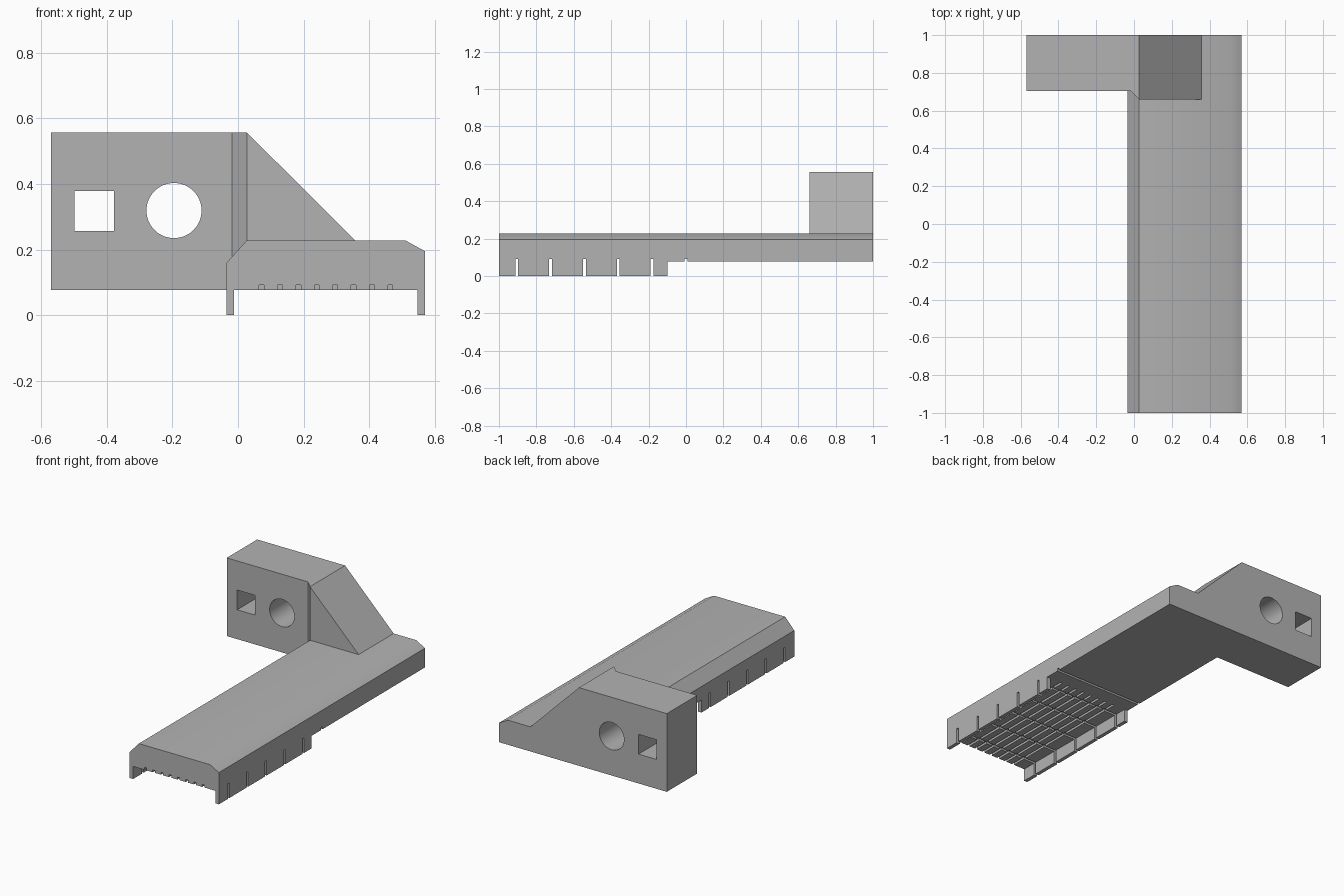
import bpy
import bmesh
from math import radians
from mathutils import Vector

cube = bpy.data.objects.get("Cube")
if cube:
    bpy.data.objects.remove(cube, do_unlink=True)

grey = bpy.data.materials.new("mid_grey")
grey.use_nodes = True
GREY = (0.45, 0.45, 0.45, 1)
grey.diffuse_color = GREY
grey.node_tree.nodes["Principled BSDF"].inputs["Base Color"].default_value = GREY


def finish(name, bm):
    bmesh.ops.recalc_face_normals(bm, faces=bm.faces)
    mesh = bpy.data.meshes.new(name)
    bm.to_mesh(mesh)
    bm.free()
    mesh.materials.append(grey)
    obj = bpy.data.objects.new(name, mesh)
    bpy.context.collection.objects.link(obj)
    return obj


def prism(name, points, start, end, axis="y"):
    """Extrude an outline along y (points are x, z) or along z (points are x, y)."""
    bm = bmesh.new()
    if axis == "y":
        verts = [bm.verts.new((a, start, b)) for a, b in points]
        step = Vector((0, end - start, 0))
    else:
        verts = [bm.verts.new((a, b, start)) for a, b in points]
        step = Vector((0, 0, end - start))
    face = bm.faces.new(verts)
    side = bmesh.ops.extrude_face_region(bm, geom=[face], use_keep_orig=True)
    moved = [v for v in side["geom"] if isinstance(v, bmesh.types.BMVert)]
    bmesh.ops.translate(bm, verts=moved, vec=step)
    return finish(name, bm)


def box(name, x0, x1, y0, y1, z0, z1):
    return prism(name, [(x0, z0), (x1, z0), (x1, z1), (x0, z1)], y0, y1)


def activate(obj):
    bpy.ops.object.select_all(action="DESELECT")
    obj.select_set(True)
    bpy.context.view_layer.objects.active = obj


def cut(obj, cutter, keep=False):
    """Subtract the cutter, then discard it unless it is a part itself."""
    mod = obj.modifiers.new("cut", "BOOLEAN")
    mod.operation = "DIFFERENCE"
    mod.solver = "EXACT"
    mod.object = cutter
    activate(obj)
    bpy.ops.object.modifier_apply(modifier=mod.name)
    if not keep:
        bpy.data.objects.remove(cutter, do_unlink=True)


LEFT, RIGHT, BACK = -0.035, 0.57, 1.0
FLOOR, DECK, TOP = 0.077, 0.228, 0.557
GROOVE_TOP, LEG = 0.092, 0.023
LEG_END = -0.1
GROOVE = 0.015

# Long beam with two side rails underneath
beam = prism("beam", [
    (LEFT, 0), (LEFT + LEG, 0), (LEFT + LEG, FLOOR),
    (RIGHT - LEG, FLOOR), (RIGHT - LEG, 0), (RIGHT, 0),
    (RIGHT, 0.195), (0.51, DECK), (0.027, DECK), (LEFT, 0.16)], -BACK, BACK)
cut(beam, box("rail_cutter", -1, 1, LEG_END, 2, -1, FLOOR))

# Mounting block with a chamfered inner corner, trimmed to the beam
block = prism("mounting_block", [
    (-0.57, BACK), (-0.57, 0.705), (-0.018, 0.705),
    (0.027, 0.66), (0.027, BACK)], FLOOR, TOP, axis="z")
cut(block, beam, keep=True)

# Square and round through holes
cut(block, box("square_cutter", -0.499, -0.378, 0.5, 1.2, 0.257, 0.378))
bpy.ops.mesh.primitive_cylinder_add(
    vertices=64, radius=0.084, depth=1, location=(-0.195, 0.85, 0.319),
    rotation=(radians(90), 0, 0))
cut(block, bpy.context.object)

# Sloping gusset that braces the block on the beam
gusset = prism("gusset", [(0.027, DECK), (0.357, DECK), (0.027, TOP)], 0.66, BACK)

# Cross slots through the rails and underside
for i in range(6):
    y = -0.905 + 0.181 * i
    cut(beam, box("slot_cutter", -1, 1, y - GROOVE / 2, y + GROOVE / 2, -1, GROOVE_TOP))

# Lengthwise grooves in the underside
for i in range(8):
    x = 0.072 + 0.056 * i
    cut(beam, box("groove_cutter", x - GROOVE / 2, x + GROOVE / 2,
                  -2, LEG_END, 0, GROOVE_TOP))

for part in (beam, block, gusset):
    activate(part)
    bpy.ops.object.shade_smooth_by_angle(angle=radians(30))
